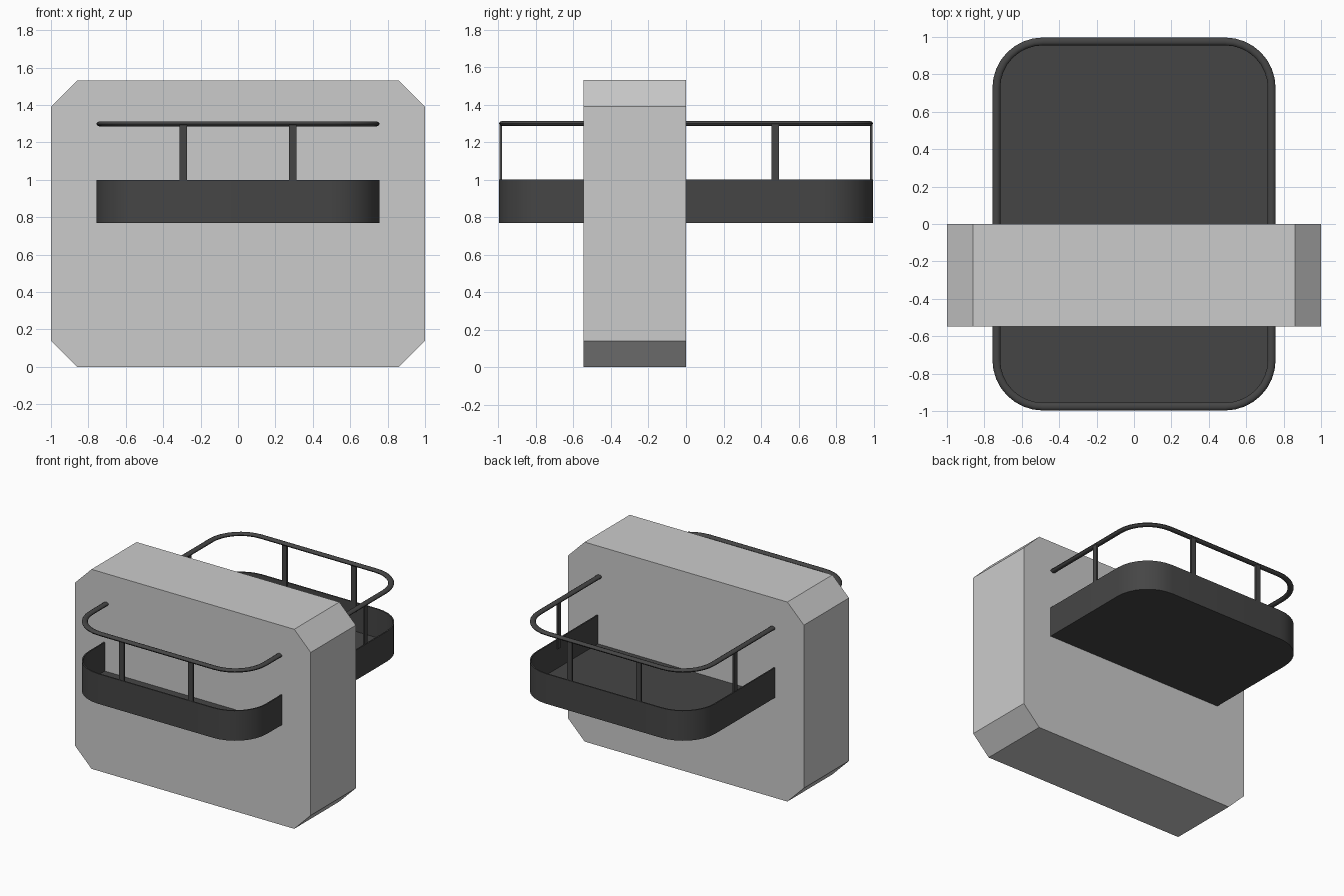
import bpy, bmesh
from math import sin, cos, pi, radians

if "Cube" in bpy.data.objects:
    bpy.data.objects.remove(bpy.data.objects["Cube"])

HX, HY, R = 0.757, 0.997, 0.27      # half sizes and corner radius of the platform
dark = bpy.data.materials.new("dark_paint")
dark.diffuse_color = (0.06, 0.06, 0.06, 1)
dark.use_nodes = True
dark.node_tree.nodes["Principled BSDF"].inputs["Base Color"].default_value = dark.diffuse_color


def finish(name, bm, mat=None, smooth=False):
    bmesh.ops.recalc_face_normals(bm, faces=bm.faces[:])
    me = bpy.data.meshes.new(name)
    bm.to_mesh(me)
    bm.free()
    ob = bpy.data.objects.new(name, me)
    bpy.context.collection.objects.link(ob)
    if mat:
        me.materials.append(mat)
    if smooth:
        bpy.context.view_layer.objects.active = ob
        ob.select_set(True)
        bpy.ops.object.shade_smooth_by_angle(angle=radians(40))
        ob.select_set(False)
    return ob


def outline(inset, seg=8):
    r, pts = R - inset, []
    for k, (sx, sy) in enumerate([(1, 1), (-1, 1), (-1, -1), (1, -1)]):
        for i in range(seg + 1):
            a = (k + i / seg) * pi / 2
            pts.append((sx * (HX - R) + r * cos(a), sy * (HY - R) + r * sin(a)))
    return pts


def sweep(name, profile, closed):
    """Carry an (inset, z) profile round the rounded rectangle."""
    bm = bmesh.new()
    loops = [[bm.verts.new((x, y, z)) for x, y in outline(d)] for d, z in profile]
    pairs = list(zip(loops, loops[1:] + loops[:1]))
    for a, b in pairs if closed else pairs[:-1]:
        for i in range(len(a)):
            j = (i + 1) % len(a)
            bm.faces.new((a[i], a[j], b[j], b[i]))
    if not closed:
        bm.faces.new(loops[0])
        bm.faces.new(loops[-1])
    return finish(name, bm, dark, True)


def box(name, lo, hi, mat):
    bm = bmesh.new()
    bmesh.ops.create_cube(bm, size=1)
    for v in bm.verts:
        v.co = [(l + h) / 2 + c * (h - l) for l, h, c in zip(lo, hi, v.co)]
    return finish(name, bm, mat)


# Octagonal main block
bm = bmesh.new()
w, h, c = 1.0, 1.53, 0.14
prof = [(-w + c, 0), (w - c, 0), (w, c), (w, h - c),
        (w - c, h), (-w + c, h), (-w, h - c), (-w, c)]
face = bm.faces.new([bm.verts.new((x, -0.547, z)) for x, z in prof])
ext = bmesh.ops.extrude_face_region(bm, geom=[face], use_keep_orig=True)
bmesh.ops.translate(bm, vec=(0, 0.547, 0),
                    verts=[g for g in ext["geom"] if isinstance(g, bmesh.types.BMVert)])
finish("main_block", bm)

# Walled platform running through the block
sweep("platform_tray", [(0, 0.77), (0, 1.0), (0.01, 1.0), (0.01, 0.78)], False)

# Handrail with flattened round section
sweep("handrail", [(0.021 + 0.021 * cos(i * pi / 5), 1.299 + 0.014 * sin(i * pi / 5))
                   for i in range(10)], True)

# Flat rail posts, on the ends and the long sides
for s in (-1, 1):
    y = sorted((s * (HY - 0.017), s * (HY - 0.003)))
    x = sorted((s * (HX - 0.017), s * (HX - 0.003)))
    for t in (-1, 1):
        box("end_post", (t * 0.293 - 0.02, y[0], 0.93), (t * 0.293 + 0.02, y[1], 1.295), dark)
        box("side_post", (x[0], t * 0.475 - 0.02, 0.93), (x[1], t * 0.475 + 0.02, 1.295), dark)
